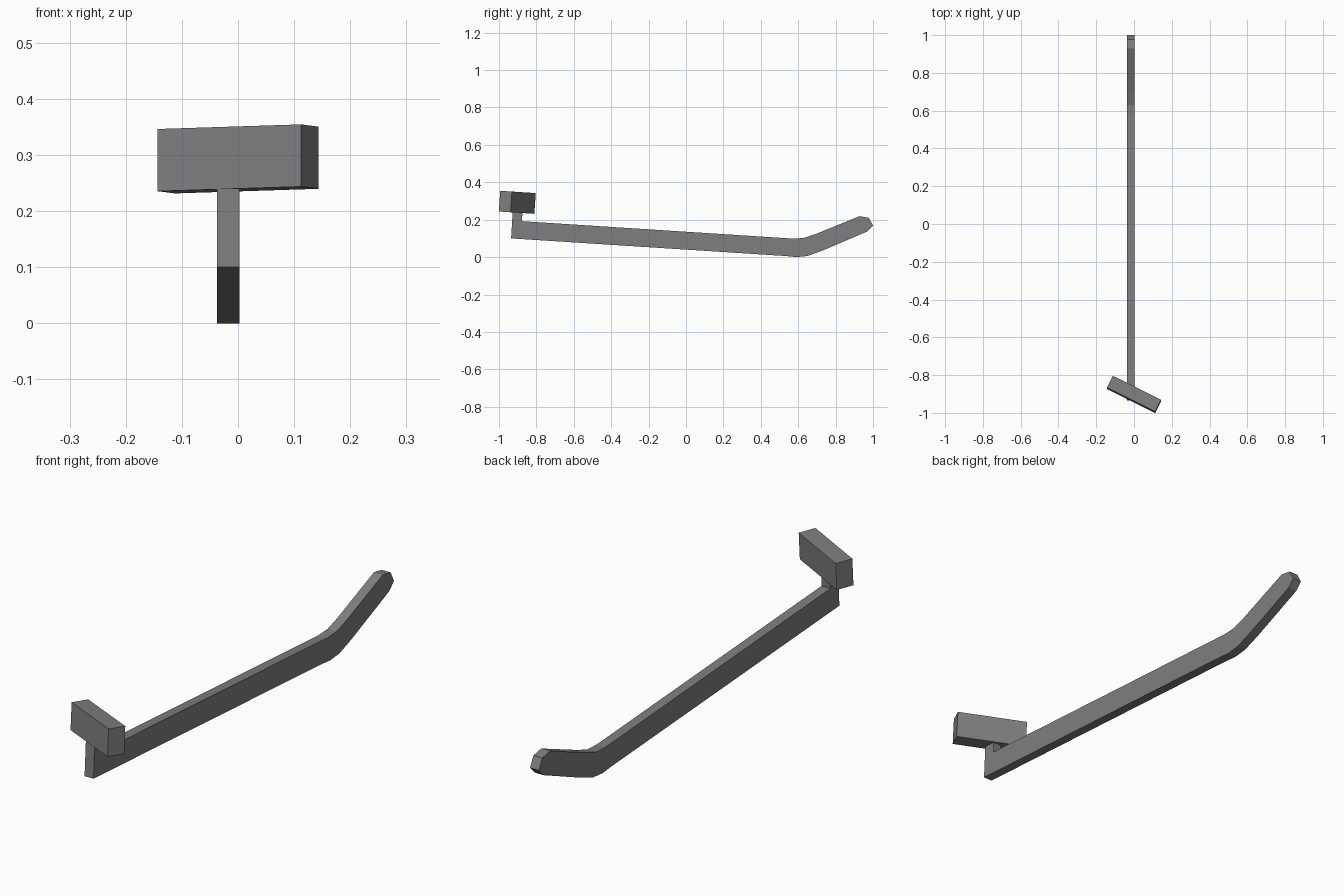
import bpy
import bmesh
import math
from mathutils import Matrix, Vector

cube = bpy.data.objects.get("Cube")
if cube:
    bpy.data.objects.remove(cube, do_unlink=True)

# Single grey finish
grey = bpy.data.materials.new("grey")
grey.use_nodes = True
colour = (0.21, 0.21, 0.21, 1)
grey.diffuse_color = colour
grey.node_tree.nodes["Principled BSDF"].inputs["Base Color"].default_value = colour


def add_object(name, bm):
    bmesh.ops.recalc_face_normals(bm, faces=bm.faces)
    mesh = bpy.data.meshes.new(name)
    bm.to_mesh(mesh)
    bm.free()
    mesh.materials.append(grey)
    obj = bpy.data.objects.new(name, mesh)
    bpy.context.collection.objects.link(obj)
    return obj


def extruded_profile(name, points, x_min, x_max):
    """Extrude a side outline of (y, z) points across x."""
    bm = bmesh.new()
    face = bm.faces.new([bm.verts.new((x_min, y, z)) for y, z in points])
    out = bmesh.ops.extrude_face_region(bm, geom=[face])
    verts = [g for g in out["geom"] if isinstance(g, bmesh.types.BMVert)]
    bmesh.ops.translate(bm, verts=verts, vec=(x_max - x_min, 0, 0))
    return add_object(name, bm)


# Long bar with its front post, upswept bend and blunt rounded tip
outline = [
    (-0.935, 0.10), (0.53, 0.006), (0.59, 0.0), (0.65, 0.006), (0.73, 0.035),  # underside
    (0.97, 0.137), (1.0, 0.168), (0.978, 0.21), (0.928, 0.219),                # tip
    (0.69, 0.122), (0.63, 0.102), (0.57, 0.099), (-0.877, 0.192),              # top
    (-0.874, 0.25), (-0.926, 0.253),                                           # post
]
extruded_profile("bar_and_post", outline, -0.037, 0.003)

# Turned block on the post, tilted with the bar
bm = bmesh.new()
bmesh.ops.create_cube(bm, size=1)
bm.transform(
    Matrix.Translation(Vector((0, -0.902, 0.293)))
    @ Matrix.Rotation(math.radians(-3.7), 4, "X")
    @ Matrix.Rotation(math.radians(-26.5), 4, "Z")
    @ Matrix.Diagonal((0.286, 0.07, 0.111, 1))
)
add_object("head_block", bm)
